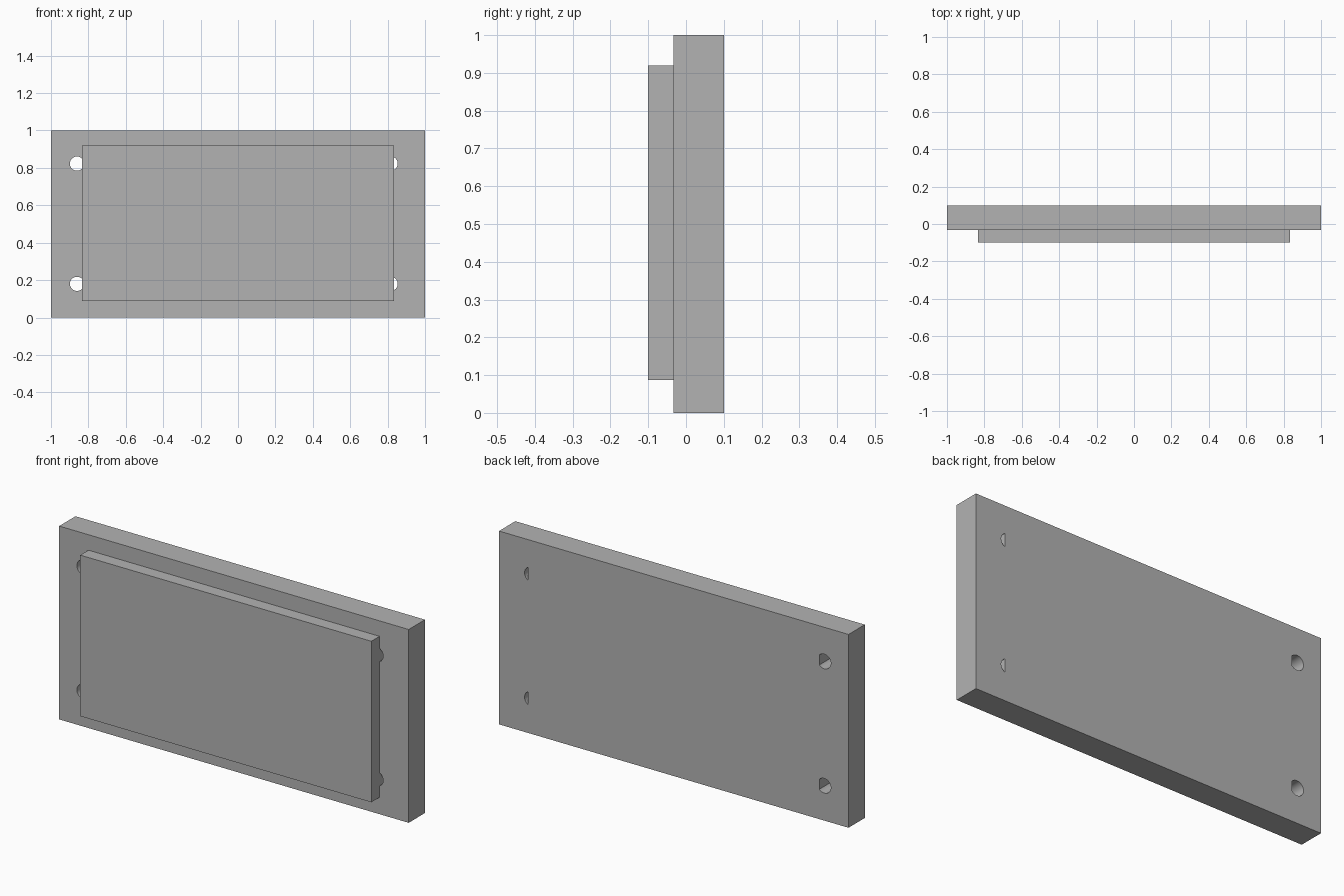
import bpy
import bmesh
from mathutils import Matrix

cube = bpy.data.objects.get("Cube")
if cube:
    bpy.data.objects.remove(cube, do_unlink=True)

# Plain grey for the whole model
grey = bpy.data.materials.new("plain grey")
grey.use_nodes = True
grey.diffuse_color = (0.45, 0.45, 0.45, 1)
grey.node_tree.nodes["Principled BSDF"].inputs["Base Color"].default_value = grey.diffuse_color

PANEL_HALF = 0.833   # half width of the raised panel
HOLE_RADIUS = 0.038


def add_object(name, bm):
    mesh = bpy.data.meshes.new(name)
    bm.to_mesh(mesh)
    bm.free()
    mesh.materials.append(grey)
    obj = bpy.data.objects.new(name, mesh)
    bpy.context.collection.objects.link(obj)
    return obj


def box(name, low, high):
    bm = bmesh.new()
    bmesh.ops.create_cube(bm, size=1)
    for v in bm.verts:
        v.co = [lo + (c + 0.5) * (hi - lo) for lo, hi, c in zip(low, high, v.co)]
    return add_object(name, bm)


def hole_cutter(x, z):
    """Cylinder along y, trimmed flat where it meets the panel's side."""
    bm = bmesh.new()
    turn = Matrix.Translation((x, 0.03, z)) @ Matrix.Rotation(1.570796, 4, "X")
    bmesh.ops.create_cone(bm, cap_ends=True, segments=32, radius1=HOLE_RADIUS,
                          radius2=HOLE_RADIUS, depth=0.4, matrix=turn)
    side = 1 if x > 0 else -1
    cut = bmesh.ops.bisect_plane(bm, geom=bm.verts[:] + bm.edges[:] + bm.faces[:],
                                 plane_co=(side * PANEL_HALF, 0, 0),
                                 plane_no=(side, 0, 0), clear_inner=True)
    edges = [e for e in cut["geom_cut"] if isinstance(e, bmesh.types.BMEdge)]
    bmesh.ops.holes_fill(bm, edges=edges, sides=0)
    bmesh.ops.recalc_face_normals(bm, faces=bm.faces[:])
    return add_object("hole_cutter", bm)


# Backing plate and raised front panel
plate = box("backing_plate", (-1, -0.033, 0), (1, 0.1, 1))
panel = box("front_panel", (-PANEL_HALF, -0.1, 0.087), (PANEL_HALF, -0.033, 0.92))

# Four mounting holes, partly closed by the panel
cutters = [hole_cutter(x, z) for x in (-0.861, 0.816) for z in (0.18, 0.823)]
for cutter in cutters:
    cutter.hide_render = True
    mod = plate.modifiers.new("mounting_hole", "BOOLEAN")
    mod.operation = "DIFFERENCE"
    mod.solver = "EXACT"
    mod.object = cutter

# Bake the cuts, drop the cutters and smooth the hole walls
bpy.context.view_layer.update()
bpy.context.view_layer.objects.active = plate
plate.select_set(True)
for mod in list(plate.modifiers):
    bpy.ops.object.modifier_apply(modifier=mod.name)
for cutter in cutters:
    bpy.data.objects.remove(cutter, do_unlink=True)
bpy.ops.object.shade_smooth_by_angle(angle=0.5)
